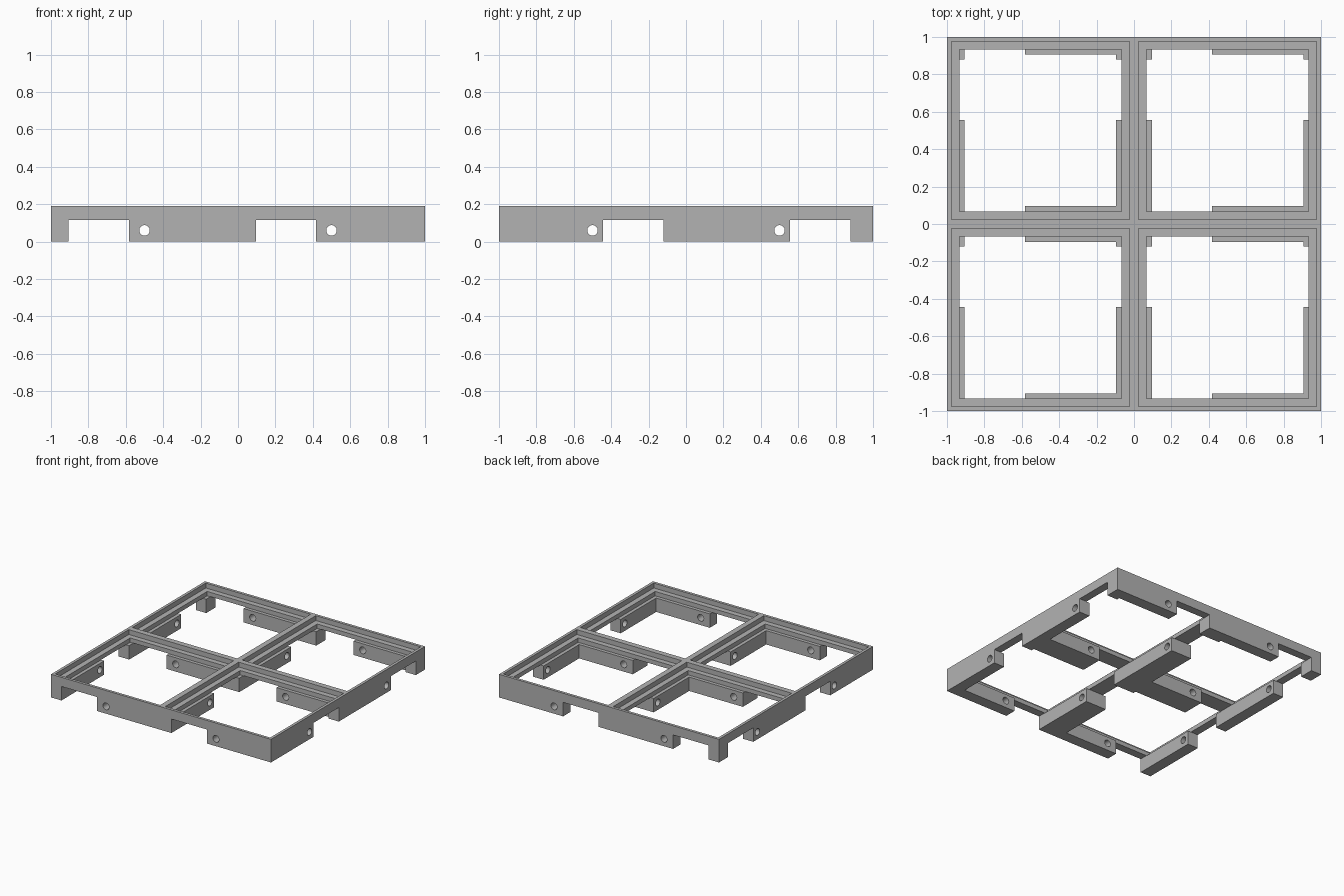
import bpy
import math
from mathutils import Vector

if "Cube" in bpy.data.objects:
    bpy.data.objects.remove(bpy.data.objects["Cube"], do_unlink=True)

HEIGHT = 0.19         # overall height
RAIL_BOTTOM = 0.115   # underside of the rails above the notches
LEDGE = 0.15          # shelf inside the lip
HOLE_Z = 0.06
HOLE_RADIUS = 0.028

grey = bpy.data.materials.new("grey plastic")
grey.use_nodes = True
grey.diffuse_color = (0.45, 0.45, 0.45, 1)
grey.node_tree.nodes["Principled BSDF"].inputs["Base Color"].default_value = grey.diffuse_color


def box(name, low, high):
    """Axis-aligned box between two corners."""
    low, high = Vector(low), Vector(high)
    bpy.ops.mesh.primitive_cube_add(size=1, location=(low + high) / 2)
    obj = bpy.context.object
    obj.name = name
    obj.scale = high - low
    bpy.ops.object.transform_apply(location=True, rotation=True, scale=True)
    obj.data.materials.append(grey)
    return obj


def cut(target, cutter):
    """Subtract the cutter from the target and discard it."""
    cutter.hide_render = True
    mod = target.modifiers.new("cut", "BOOLEAN")
    mod.operation = "DIFFERENCE"
    mod.solver = "EXACT"
    mod.object = cutter
    bpy.ops.object.select_all(action="DESELECT")
    target.select_set(True)
    bpy.context.view_layer.objects.active = target
    bpy.ops.object.modifier_apply(modifier=mod.name)
    bpy.data.objects.remove(cutter, do_unlink=True)


# Solid plate that becomes the frame
frame = box("grid_frame", (-1, -1, 0), (1, 1, HEIGHT))

# Stepped square opening in each of the four cells
for cx in (-0.5, 0.5):
    for cy in (-0.5, 0.5):
        for half, floor in ((0.405, -0.1), (0.433, RAIL_BOTTOM - 0.001), (0.477, LEDGE)):
            cut(frame, box("cell_cutter", (cx - half, cy - half, floor),
                           (cx + half, cy + half, 0.4)))

# Notches under the rails, running right through in both directions
for c in (-0.5, 0.5):
    cut(frame, box("notch_cutter_y", (c - 0.405, -1.2, -0.1), (c - 0.083, 1.2, RAIL_BOTTOM)))
    cut(frame, box("notch_cutter_x", (-1.2, c + 0.055, -0.1), (1.2, c + 0.38, RAIL_BOTTOM)))

# Round pin holes through every wall
for c in (-0.5, 0.5):
    for location, rotation in (((c, 0, HOLE_Z), (math.pi / 2, 0, 0)),
                               ((0, c, HOLE_Z), (0, math.pi / 2, 0))):
        bpy.ops.mesh.primitive_cylinder_add(vertices=32, radius=HOLE_RADIUS, depth=2.4,
                                            location=location, rotation=rotation)
        hole = bpy.context.object
        hole.data.materials.append(grey)
        cut(frame, hole)

# Smooth the holes, keep the edges crisp
bpy.ops.object.shade_smooth_by_angle(angle=math.radians(30))
